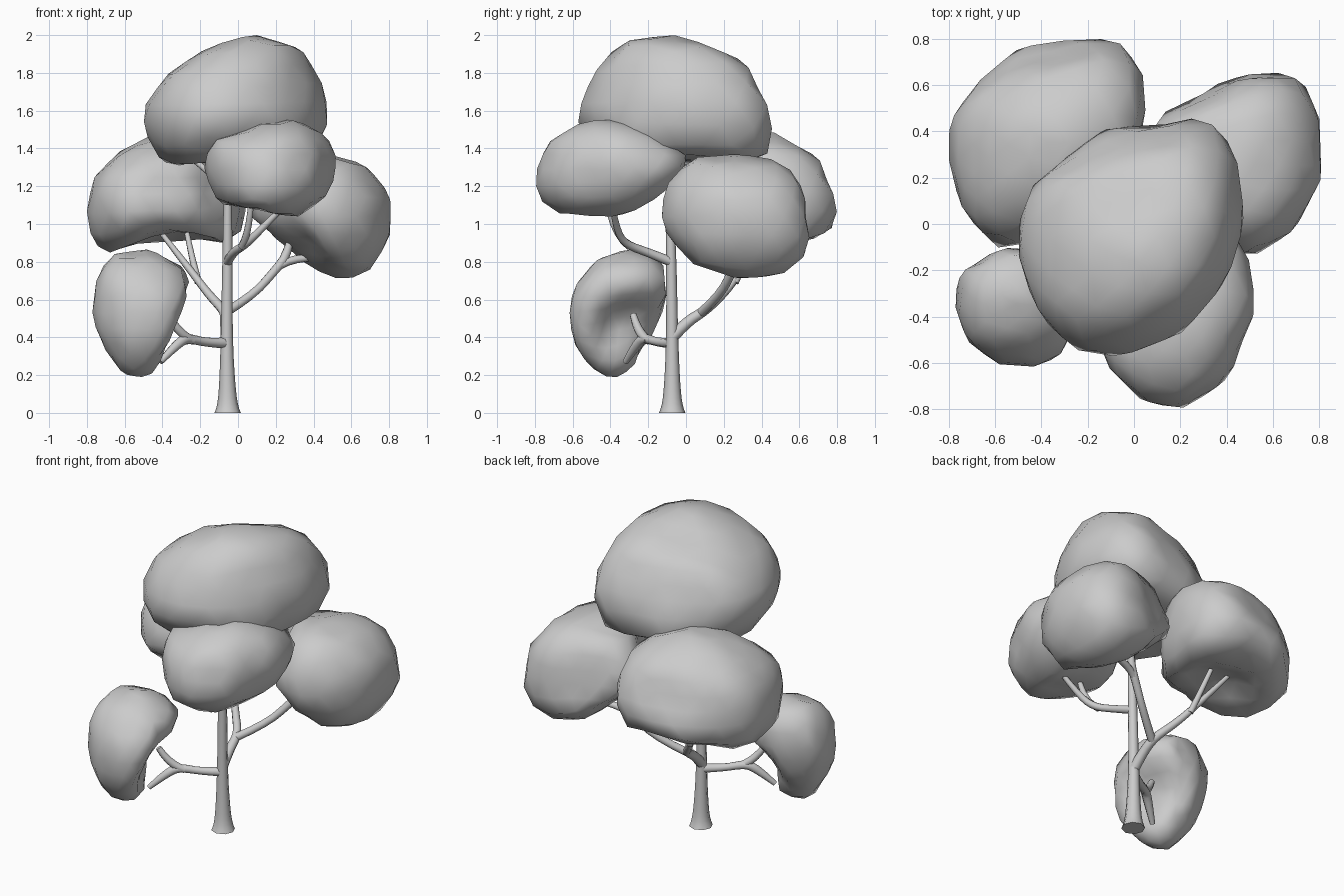
import bpy, bmesh
from mathutils import Vector


def support(points, e):
    """Furthest reach of 2D points in direction e."""
    return max(a * e[0] + b * e[1] for a, b in points)


def foliage(name, front, side, top, dents=()):
    """Low-poly ball moulded until its three outlines match front (x,z), side (y,z), top (x,y)."""
    views = (((0, 2), front), ((1, 2), side), ((0, 1), top))
    spans = ([p[0] for p in front], [p[0] for p in side], [p[1] for p in front])
    centre = Vector([(min(s) + max(s)) / 2 for s in spans])
    half = Vector([(max(s) - min(s)) / 2 for s in spans])
    bm = bmesh.new()
    bmesh.ops.create_icosphere(bm, subdivisions=3, radius=1)
    for v in bm.verts:
        v.co = centre + v.co * half
    rounds = 16
    for k in range(rounds):
        bm.normal_update()
        moves = [Vector() for v in bm.verts]
        for (i, j), outline in views:
            now = [(v.co[i], v.co[j]) for v in bm.verts]
            for v, move in zip(bm.verts, moves):
                n = Vector((v.normal[i], v.normal[j]))
                w = n.length
                if w < 0.05:
                    continue
                n /= w
                gap = (support(outline, n) - support(now, n)) * w * w * 0.5
                move[i] += n[0] * gap
                move[j] += n[1] * gap
        for v, move in zip(bm.verts, moves):
            v.co += move
        if k < rounds - 2:
            bmesh.ops.smooth_vert(bm, verts=bm.verts, factor=0.35, use_axis_x=True,
                                  use_axis_y=True, use_axis_z=True)
    for v in bm.verts:
        for at, radius, push in dents:
            d = (v.co - Vector(at)).length / radius
            if d < 1:
                v.co += Vector(push) * (1 - d * d) ** 2
    me = bpy.data.meshes.new(name)
    bm.to_mesh(me)
    bm.free()
    for p in me.polygons:
        p.use_smooth = True
    obj = bpy.data.objects.new(name, me)
    bpy.context.collection.objects.link(obj)


def limb(name, *paths):
    """Tapered tubes; every path point is (x, y, z, radius)."""
    cu = bpy.data.curves.new(name, 'CURVE')
    cu.dimensions = '3D'
    cu.bevel_depth = 1
    cu.bevel_resolution = 2
    cu.use_fill_caps = True
    for path in paths:
        sp = cu.splines.new('NURBS')
        sp.points.add(len(path) - 1)
        for p, (x, y, z, r) in zip(sp.points, path):
            p.co = (x, y, z, 1)
            p.radius = r
        sp.order_u = min(3, len(path))
        sp.use_endpoint_u = True
        sp.resolution_u = 3
    obj = bpy.data.objects.new(name, cu)
    bpy.context.collection.objects.link(obj)
    bpy.ops.object.select_all(action='DESELECT')
    obj.select_set(True)
    bpy.context.view_layer.objects.active = obj
    bpy.ops.object.convert(target='MESH')
    bpy.ops.object.shade_smooth_by_angle(angle=0.9)


# Crown clump
foliage("top_foliage",
        [(-.49, 1.5), (-.48, 1.64), (-.36, 1.8), (-.16, 1.93), (.09, 2), (.34, 1.92),
         (.47, 1.68), (.46, 1.46), (.38, 1.37), (0, 1.31), (-.38, 1.31)],
        [(-.57, 1.54), (-.48, 1.8), (-.33, 1.96), (-.07, 2), (.3, 1.86), (.44, 1.6),
         (.43, 1.36), (.3, 1.31), (-.4, 1.34)],
        [(-.5, 0), (-.45, .15), (-.31, .28), (-.13, .4), (.32, .45), (.41, .35), (.47, .02),
         (.39, -.25), (.2, -.47), (-.06, -.57), (-.26, -.54), (-.41, -.39), (-.5, -.15)])

# Front clump
foliage("front_foliage",
        [(-.18, 1.31), (-.14, 1.43), (.14, 1.54), (.3, 1.55), (.46, 1.47), (.52, 1.33),
         (.48, 1.17), (.31, 1.04), (-.1, 1.12)],
        [(-.79, 1.29), (-.74, 1.42), (-.57, 1.53), (-.37, 1.55), (-.16, 1.47), (0, 1.34),
         (-.14, 1.15), (-.35, 1.04), (-.69, 1.06), (-.79, 1.15)],
        [(-.18, -.42), (-.1, -.63), (.04, -.76), (.2, -.79), (.4, -.67), (.52, -.37),
         (.5, -.17), (.4, 0), (.2, 0), (-.1, -.2)])

# Right clump
foliage("right_foliage",
        [(.06, 1.07), (.2, 1.3), (.46, 1.37), (.67, 1.31), (.8, 1.15), (.8, .93),
         (.7, .76), (.57, .71), (.38, .78)],
        [(-.14, 1.02), (-.11, 1.2), (.02, 1.34), (.28, 1.37), (.52, 1.32), (.62, 1.18),
         (.645, .85), (.5, .73), (.28, .71), (.02, .8)],
        [(.07, .35), (.1, .445), (.29, .56), (.5, .65), (.71, .63), (.8, .47), (.81, .2),
         (.7, -.01), (.52, -.12), (.35, -.1)])

# Back left clump
foliage("back_foliage",
        [(-.8, 1.08), (-.76, 1.25), (-.6, 1.4), (-.45, 1.47), (-.25, 1.49), (0, 1.38),
         (.05, 1.15), (-.02, .9), (-.67, .86), (-.75, .88)],
        [(-.1, 1.05), (-.02, 1.3), (.2, 1.46), (.44, 1.49), (.68, 1.36), (.79, 1.1),
         (.76, .96), (.55, .87), (.1, .86)],
        [(-.73, .04), (-.8, .28), (-.79, .45), (-.66, .63), (-.49, .76), (-.28, .8),
         (-.08, .8), (.02, .7), (.05, .52), (0, .25), (-.25, -.03), (-.59, -.1)],
        [((-.32, .25, .88), .38, (0, 0, .1))])

# Low left clump, hollowed on the trunk side
foliage("low_foliage",
        [(-.77, .52), (-.75, .7), (-.67, .84), (-.48, .87), (-.28, .76), (-.25, .65),
         (-.385, .29), (-.49, .185), (-.6, .2), (-.7, .33)],
        [(-.62, .52), (-.6, .65), (-.48, .8), (-.3, .86), (-.13, .8), (-.1, .62),
         (-.16, .44), (-.3, .23), (-.4, .19), (-.51, .25), (-.6, .38)],
        [(-.77, -.37), (-.75, -.22), (-.58, -.11), (-.35, -.11), (-.25, -.25), (-.29, -.54),
         (-.42, -.61), (-.59, -.6), (-.72, -.5)],
        [((-.32, -.24, .45), .28, (-.12, -.07, .03))])

# Trunk with its top fork
limb("trunk",
     [(-.055, -.073, 0, .07), (-.055, -.073, .03, .055), (-.057, -.073, .15, .042),
      (-.06, -.073, .4, .031), (-.055, -.078, .85, .027), (-.055, -.09, 1.15, .021),
      (-.05, -.08, 1.42, .017)],
     [(-.055, -.09, 1.18, .02), (-.12, -.08, 1.25, .017), (-.26, -.05, 1.36, .014)])

# Low left branch
limb("low_branch",
     [(-.06, -.073, .37, .03), (-.16, -.14, .37, .022), (-.26, -.21, .395, .026),
      (-.31, -.25, .38, .03), (-.41, -.32, .27, .016)],
     [(-.24, -.2, .385, .024), (-.31, -.25, .41, .027), (-.37, -.28, .52, .018)])

# Rear branch splitting to the right and back clumps
limb("rear_branch",
     [(-.06, -.073, .4, .032), (-.065, 0, .48, .03), (-.07, .1, .54, .026),
      (-.15, .19, .62, .023), (-.24, .29, .74, .02), (-.42, .35, .97, .013)],
     [(-.21, .26, .69, .02), (-.235, .3, .78, .018), (-.27, .38, .95, .014)],
     [(-.07, .08, .53, .026), (.08, .18, .62, .023), (.2, .25, .76, .024),
      (.26, .28, .83, .027), (.29, .31, .97, .014)],
     [(.2, .25, .76, .02), (.26, .28, .825, .026), (.42, .31, .82, .016)])

# Front branch
limb("front_branch",
     [(-.055, -.08, .8, .026), (-.03, -.2, .85, .023), (.04, -.32, .89, .022),
      (.12, -.37, .97, .019), (.25, -.39, 1.1, .014)],
     [(.02, -.3, .88, .02), (.06, -.39, .95, .02), (.07, -.42, 1.13, .015)])
